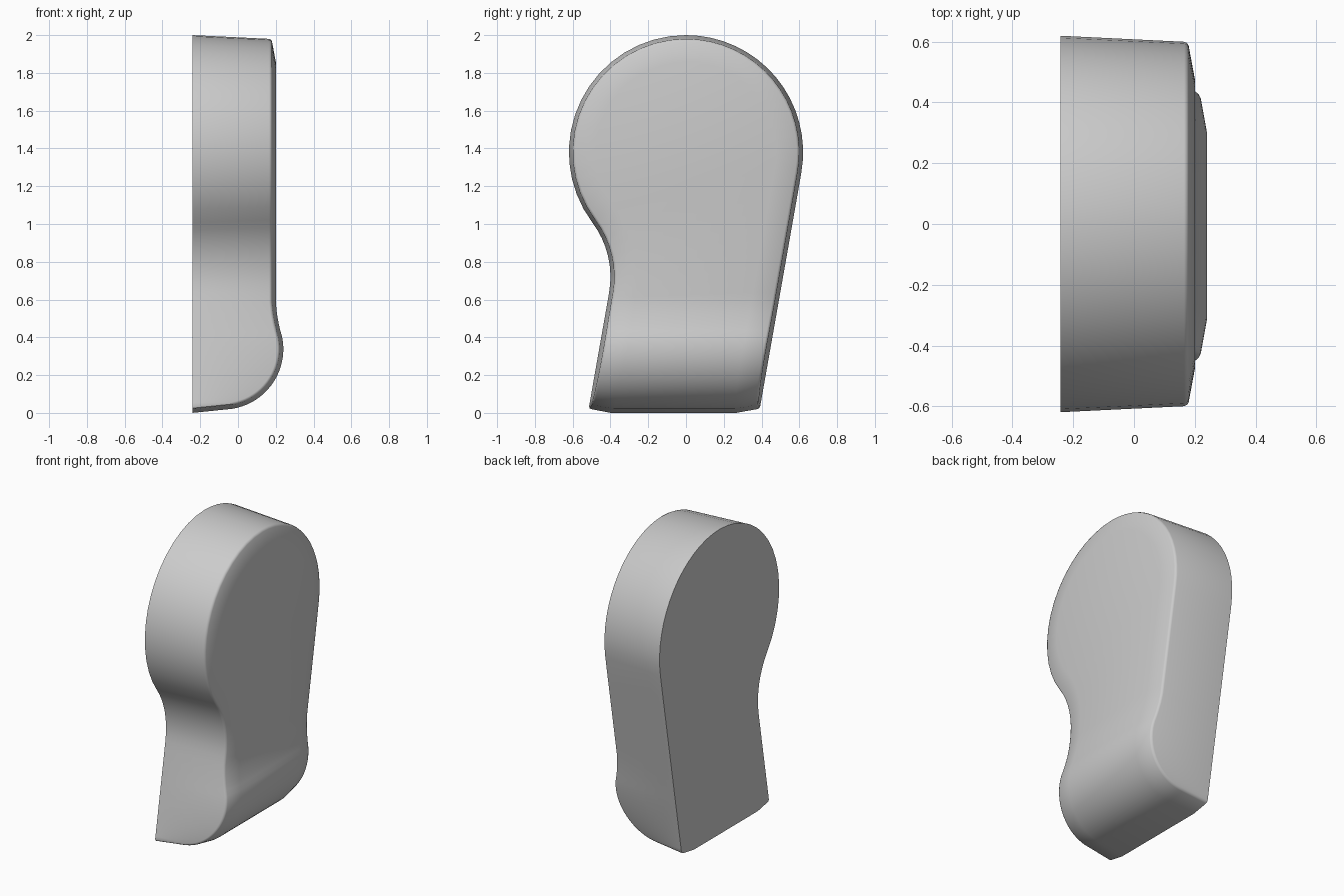
import bpy, bmesh
from math import sin, cos, tan, radians, pi

if "Cube" in bpy.data.objects:
    bpy.data.objects.remove(bpy.data.objects["Cube"])

BACK = -0.242                  # flat back plane
LEAN = radians(10)             # lean of the straight sides
R, CZ = 0.62, 1.38             # large round head
N, M1, M2 = 20, 8, 16          # toe arc, waist and head segments


def toe(p):
    """Front profile (x, z) from the bottom back edge up, sunk inward by p."""
    pts = [(BACK, 0.0 + p)]
    for i in range(N + 1):
        a = radians(-86 + 98 * i / N)
        pts.append((-0.08 + (0.32 - p) * cos(a), 0.338 + (0.32 - p) * sin(a)))
    return pts + [(x - p, z) for x, z in
                  [(0.224, 0.435), (0.216, 0.47), (0.206, 0.525), (0.2, 0.585)]]


def ring(p, e, back=False):
    """Left and right outline, inset by e plus the draft of the walls."""
    left, right = [], []

    def inset(x):
        return e + 0.02 * (x - BACK) / 0.41

    for x, z in toe(p):
        x = BACK if back else x
        d = inset(x) / cos(LEAN)
        left.append((x, -0.407 - (0.637 - z) * tan(LEAN) + d, z))
        right.append((x, 0.611 - (1.272 - z) * tan(LEAN) - d, z))
    x = BACK if back else 0.2 - p
    d = inset(x)
    # concave waist on the left, straight side on the right
    for i in range(M1):
        a = -LEAN + (radians(36.87) + LEAN) * i / M1
        left.append((x, -0.88 + (0.48 + d) * cos(a), 0.72 + (0.48 + d) * sin(a)))
        z = 0.637 + 0.56 * i / M1
        right.append((x, 0.611 - (1.272 - z) * tan(LEAN) - d / cos(LEAN), z))
    # round head
    for i in range(M2 + 1):
        t = i / M2
        for side, start in ((left, radians(216.87)), (right, -LEAN)):
            a = start + (pi / 2 - start) * t
            side.append((x, (R - d) * cos(a), CZ + (R - d) * sin(a)))
    return left, right


bm = bmesh.new()
# back edge, rounded rim, then inner edge of the sloped border
rings = [ring(0.035, 0, True), ring(0.035, 0), ring(0.025, 0.004),
         ring(0.02, 0.013), ring(0, 0.12)]
V = [[[bm.verts.new(c) for c in side] for side in r] for r in rings]


def strip(a, b):
    for k in range(len(a) - 1):
        bm.faces.new((a[k], a[k + 1], b[k + 1], b[k]))


# side walls and border
for a, b in zip(V, V[1:]):
    for s in (0, 1):
        strip(a[s], b[s])
# front face and flat back
strip(V[-1][0], V[-1][1])
bm.faces.new(V[0][0] + V[0][1][-2::-1] + [v[1][0] for v in V[2:]]
             + [v[0][0] for v in V[:1:-1]])
bmesh.ops.remove_doubles(bm, verts=bm.verts, dist=0.0005)
bmesh.ops.recalc_face_normals(bm, faces=bm.faces)

mesh = bpy.data.meshes.new("rounded_pad")
bm.to_mesh(mesh)
bm.free()
pad = bpy.data.objects.new("rounded_pad", mesh)
bpy.context.collection.objects.link(pad)
bpy.context.view_layer.objects.active = pad
pad.select_set(True)
bpy.ops.object.shade_smooth_by_angle(angle=radians(45))
